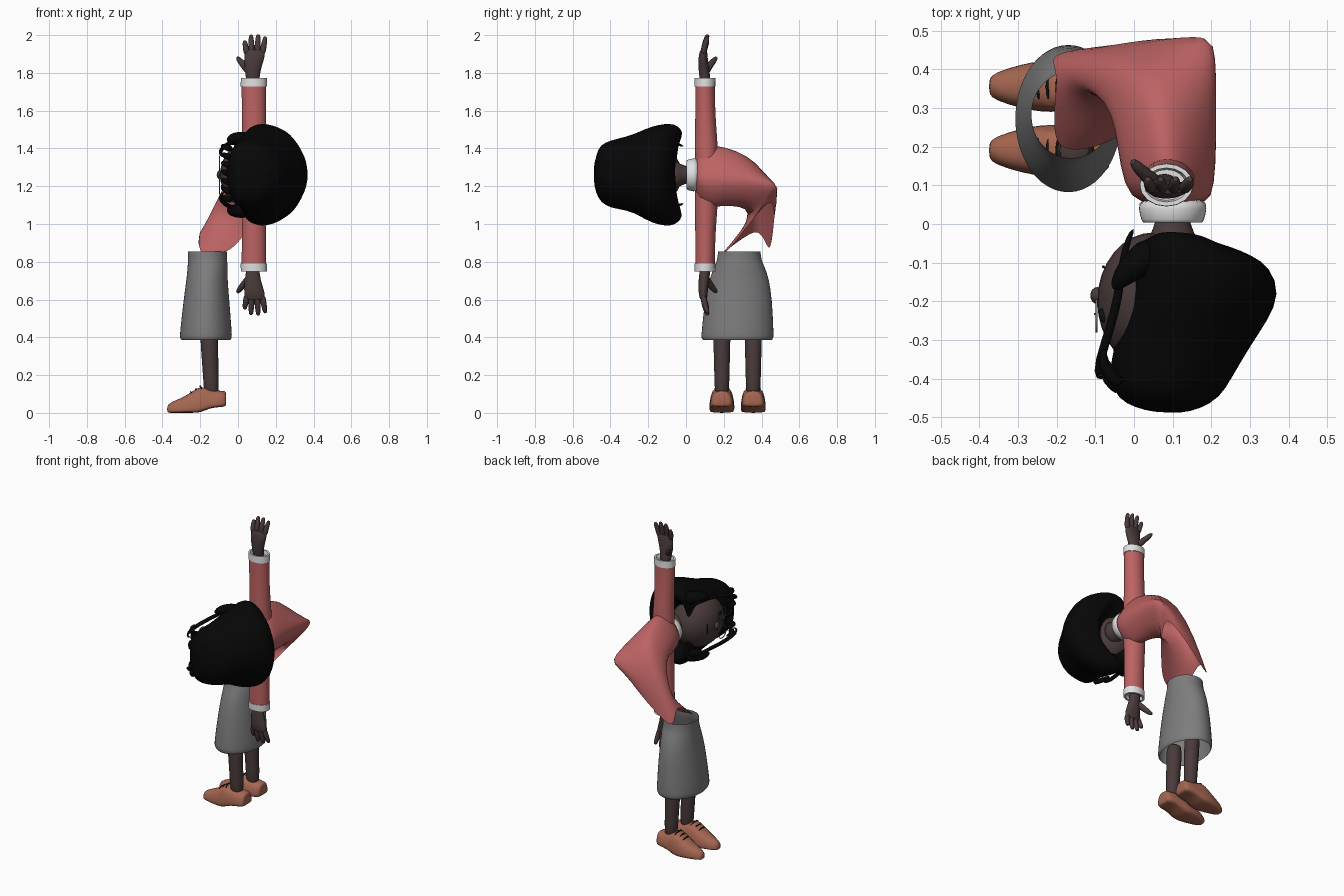
import bpy, bmesh, math, random
from mathutils import Vector

random.seed(4)
cube = bpy.data.objects.get("Cube")
if cube:
    bpy.data.objects.remove(cube, do_unlink=True)


def material(name, *rgb):
    m = bpy.data.materials.new(name)
    m.use_nodes = True
    m.diffuse_color = (*rgb, 1)
    bsdf = next(n for n in m.node_tree.nodes if n.type == 'BSDF_PRINCIPLED')
    bsdf.inputs["Base Color"].default_value = (*rgb, 1)
    bsdf.inputs["Roughness"].default_value = 0.8
    return m


SKIN = material("dark brown skin", .068, .044, .043)
HAIR = material("black hair", .002, .002, .002)
RED = material("dusty red knit", .51, .125, .125)
WHITE = material("white cotton", .75, .75, .75)
GREY = material("grey cloth", .205, .205, .205)
LEATHER = material("tan leather", .38, .135, .083)
DARK = material("black trim", .006, .006, .006)

MID = 1.26  # height about which the shoulders, arms and head are mirrored


def loft(name, rings, mat, cap=(True, True), smooth=1, angle=60):
    """Skin a list of equally long closed rings."""
    bm = bmesh.new()
    rows = [[bm.verts.new(p) for p in r] for r in rings]
    n = len(rows[0])
    for a, b in zip(rows, rows[1:]):
        for i in range(n):
            j = (i + 1) % n
            bm.faces.new((a[i], a[j], b[j], b[i]))
    if cap[0]:
        bm.faces.new(rows[0][::-1])
    if cap[1]:
        bm.faces.new(rows[-1])
    bmesh.ops.recalc_face_normals(bm, faces=bm.faces)
    me = bpy.data.meshes.new(name)
    bm.to_mesh(me)
    bm.free()
    ob = bpy.data.objects.new(name, me)
    bpy.context.collection.objects.link(ob)
    me.materials.append(mat)
    if smooth:
        ob.modifiers.new("Smooth", 'SUBSURF').levels = smooth
        ob.modifiers["Smooth"].render_levels = smooth
    bpy.ops.object.select_all(action='DESELECT')
    ob.select_set(True)
    bpy.context.view_layer.objects.active = ob
    bpy.ops.object.shade_smooth_by_angle(angle=math.radians(angle))
    return ob


def oval(c, u, v, n=16):
    c, u, v = Vector(c), Vector(u), Vector(v)
    return [c + u * math.cos(t) + v * math.sin(t)
            for t in (2 * math.pi * i / n for i in range(n))]


def flat(x, y, z, rx, ry, n=16):
    return oval((x, y, z), (rx, 0, 0), (0, ry, 0), n)


def upright(x, y, z, rx, rz, n=20):
    return oval((x, y, z), (rx, 0, 0), (0, 0, rz), n)


def tube(name, path, radii, mat, n=8):
    pts = [Vector(p) for p in path]
    rings = []
    for i, p in enumerate(pts):
        d = (pts[min(i + 1, len(pts) - 1)] - pts[max(i - 1, 0)]).normalized()
        ref = Vector((0, 1, 0)) if abs(d.y) < .8 else Vector((1, 0, 0))
        u = d.cross(ref).normalized()
        rings.append(oval(p, u * radii[i], d.cross(u) * radii[i], n))
    return loft(name, rings, mat)


def ball(name, centre, radii, mat, n=24):
    bpy.ops.mesh.primitive_uv_sphere_add(segments=n, ring_count=n // 2, location=centre)
    ob = bpy.context.object
    ob.name = name
    ob.scale = radii
    ob.data.materials.append(mat)
    bpy.ops.object.shade_smooth()


def hoop(name, centre, major, minor, mat, rot):
    bpy.ops.mesh.primitive_torus_add(location=centre, rotation=rot, major_radius=major,
                                     minor_radius=minor, major_segments=28, minor_segments=8)
    ob = bpy.context.object
    ob.name = name
    ob.data.materials.append(mat)
    bpy.ops.object.shade_smooth()


def spline(a, b, c, d, t):
    return .5 * (2 * b + (c - a) * t + (2 * a - 5 * b + 4 * c - d) * t * t
                 + (3 * b - a - 3 * c + d) * t ** 3)


# Sweater body: five guide points per station, bending from shoulders to an uneven hem
stations = [
    [(.1, .045, 1.36), (.19, .045, 1.26), (.165, .045, 1.19), (.1, .045, 1.16), (.01, .045, 1.26)],
    [(.09, .1, 1.43), (.205, .1, 1.26), (.175, .1, 1.14), (.09, .1, 1.09), (-.03, .1, 1.26)],
    [(.08, .21, 1.41), (.21, .21, 1.26), (.175, .2, 1.14), (.08, .2, 1.1), (-.045, .2, 1.25)],
    [(.06, .32, 1.37), (.21, .34, 1.25), (.16, .3, 1.13), (.05, .28, 1.1), (-.06, .29, 1.22)],
    [(0, .41, 1.28), (.21, .435, 1.23), (.14, .39, 1.1), (.01, .35, 1.06), (-.1, .34, 1.12)],
    [(-.08, .45, 1.1), (.2, .5, 1.2), (.07, .36, 1.03), (-.08, .29, .96), (-.16, .37, 1.02)],
    [(-.18, .445, .875), (.12, .45, 1.12), (-.02, .24, .88), (-.19, .2, .85), (-.2, .37, .96)],
]
body = []
for s in stations:
    g = [Vector(p) for p in s]
    body.append([spline(g[k - 1], g[k], g[(k + 1) % 5], g[(k + 2) % 5], j / 5)
                 for k in range(5) for j in range(5)])
loft("sweater_body", body, RED, cap=(True, False), angle=80)

# Skirt, open at both ends
skirt = [(.385, -.17, .13, .272, .183), (.395, -.17, .14, .272, .194),
         (.43, -.17, .138, .273, .192), (.6, -.167, .122, .278, .18),
         (.72, -.164, .108, .282, .157), (.78, -.16, .107, .283, .131),
         (.81, -.162, .104, .282, .118), (.855, -.162, .105, .282, .113)]
loft("skirt", [flat(x, y, z, rx, ry, 24) for z, x, rx, y, ry in skirt], GREY, (False, False))

# Legs and laced shoes
shoe = [(-.376, .02, 0, .038), (-.36, .036, 0, .056), (-.29, .058, 0, .082),
        (-.235, .067, 0, .118), (-.195, .066, .002, .145), (-.15, .062, .025, .122),
        (-.1, .061, .03, .118), (-.068, .052, .033, .116), (-.062, .04, .04, .108)]
for side, y in (("right", .19), ("left", .356)):
    loft(side + "_leg", [flat(-.14, y, .08, .041, .038), flat(-.142, y, .16, .041, .04),
                         flat(-.152, y, .36, .047, .045), flat(-.155, y, .48, .05, .05)], SKIN)
    rings = []
    for x, w, lo, hi in shoe:
        m = lo + (hi - lo) * .4
        rings.append([(x, y + a * w, z) for a, z in
                      ((-.9, lo), (.9, lo), (1, lo + .01), (1, m), (.8, hi - .012),
                       (.3, hi), (-.3, hi), (-.8, hi - .012), (-1, m), (-1, lo + .01))])
    loft(side + "_shoe", rings, LEATHER)
    for k in range(3):
        x, z = -.25 + .025 * k, .109 + .015 * k
        tube(side + "_lace", [(x + .008, y - .042, z - .014), (x, y - .02, z + .003),
                              (x, y + .02, z + .003), (x + .008, y + .042, z - .014)],
             [.005] * 4, DARK, 6)

# Arms, cuffs and hands, mirrored above and below the shoulder line
sleeve = [(.0, .09, .11, .075, .06), (.12, .088, .108, .07, .063), (.2, .086, .106, .067, .06),
          (.3, .085, .103, .065, .055), (.42, .084, .101, .066, .053), (.475, .084, .101, .067, .053)]
cuff = [(.468, .06, .046), (.468, .07, .056), (.512, .069, .055), (.512, .058, .044), (.49, .05, .04)]
palm = [(.47, .08, .105, .034, .03), (.53, .077, .098, .038, .029), (.58, .08, .092, .048, .028),
        (.63, .088, .09, .057, .024), (.67, .09, .094, .055, .018)]
fingers = [(.047, .036, .712), (.073, .069, .742), (.101, .107, .744), (.128, .144, .732)]
for side, s in (("left", 1), ("right", -1)):
    def level(rows):
        return [flat(x, y, MID + s * d, rx, ry) for d, x, y, rx, ry in rows]
    loft(side + "_sleeve", level(sleeve), RED, cap=(False, False))
    loft(side + "_cuff", level([(d, .084, .101, rx, ry) for d, rx, ry in cuff]), WHITE,
         smooth=0, angle=40)
    loft(side + "_palm", level(palm), SKIN)
    for bx, tx, end in fingers:
        mx = (bx + tx) / 2
        tube(side + "_finger", [(bx, .091, MID + s * .635), (mx, .098, MID + s * (.635 + end) / 2),
                                (tx, .112, MID + s * (end - .01)), (tx, .117, MID + s * end)],
             [.019, .017, .014, .008], SKIN)
    tube(side + "_thumb", [(.065, .1, MID + s * .54), (.035, .122, MID + s * .575),
                           (.008, .148, MID + s * .607), (-.006, .165, MID + s * .625)],
         [.025, .02, .017, .009], SKIN)

# Collar, neck and head
loft("collar", [upright(.1, y, MID, r, r) for y, r in
                ((.07, .088), (.04, .09), (.008, .082), (.0, .076), (.012, .06))], WHITE)
loft("neck", [upright(.1, y, MID, r, r) for y, r in
              ((.03, .045), (0, .045), (-.04, .065), (-.09, .085))], SKIN)
ball("head", (.05, -.2, MID), (.145, .178, .17), SKIN, 32)
ball("nose", (-.095, -.185, MID), (.018, .022, .024), SKIN, 16)
tube("mouth", [(-.074, -.115, MID - .035), (-.082, -.108, MID), (-.074, -.115, MID + .035)],
     [.003, .005, .003], DARK, 6)
for side, s in (("left", 1), ("right", -1)):
    ball(side + "_eye", (-.078, -.235, MID + s * .06), (.012, .02, .014), DARK, 16)
    hoop(side + "_spectacle_rim", (-.097, -.238, MID + s * .06), .04, .003, GREY,
         (0, math.pi / 2, 0))
tube("spectacle_bridge", [(-.098, -.235, MID - .02), (-.103, -.232, MID), (-.098, -.235, MID + .02)],
     [.003] * 3, GREY, 6)


def hair_ring(y, a, b, lo, hi, n=24):
    """Ring that is round at the back of the head, blunt beside the face and hollow at the nape."""
    c, ring = a + .4 * (b - a), []
    for i in range(n):
        u, v = math.cos(2 * math.pi * i / n), math.sin(2 * math.pi * i / n)
        x = c + u * (b - c) if u > 0 else c - (c - a) * abs(u) ** .7
        dip = .045 * (1 - v * v) * max(0, 1 + y / .12)
        p = Vector((x, y - dip, (lo + hi) / 2 + v * (hi - lo) / 2))
        ring.append(p + Vector([random.uniform(-.005, .005) for _ in p]))
    return ring


# Hair mass: rim tucked in at the nape, crown towards the top of the head
mass = [(-.11, .06, .18, 1.12, 1.4), (-.06, .04, .21, 1.11, 1.41), (-.018, .02, .22, 1.06, 1.47),
        (-.022, .005, .25, 1.02, 1.505), (-.06, -.005, .305, .99, 1.53), (-.11, -.01, .355, .985, 1.535),
        (-.18, -.02, .377, 1.005, 1.522), (-.25, -.035, .35, 1.045, 1.49),
        (-.31, -.05, .305, 1.067, 1.466), (-.4, -.067, .255, 1.083, 1.447),
        (-.45, -.045, .225, 1.112, 1.423), (-.478, .0, .17, 1.16, 1.37), (-.487, .06, .12, 1.22, 1.3)]
loft("hair", [hair_ring(*m) for m in mass], HAIR)

# Locks framing the face, then a curly fringe
for side, s in (("left", 1), ("right", -1)):
    lock = [(.0, -.01, .15), (-.025, -.06, .17), (-.035, -.15, .17), (-.05, -.23, .165),
            (-.075, -.31, .15), (-.1, -.39, .12), (-.085, -.405, .1), (-.07, -.37, .09)]
    tube(side + "_lock", [(x, y, MID + s * d) for x, y, d in lock],
         [.006, .01, .012, .013, .013, .012, .009, .005], HAIR)
    tube(side + "_side_puff", [(.06, -.06, MID + s * .18), (.01, -.1, MID + s * .19),
                               (-.035, -.14, MID + s * .195), (-.055, -.17, MID + s * .18)],
         [.05, .045, .03, .01], HAIR)
for k in range(7):
    z = MID + (k - 3) * .045
    y = -.37 + random.uniform(-.02, .02)
    tube("fringe_curl", [(-.03, y - .05, z), (-.07, y - .02, z + .012),
                         (-.085, y + .02, z + .022), (-.072, y + .055, z + .008)],
         [.022, .017, .012, .005], HAIR)
